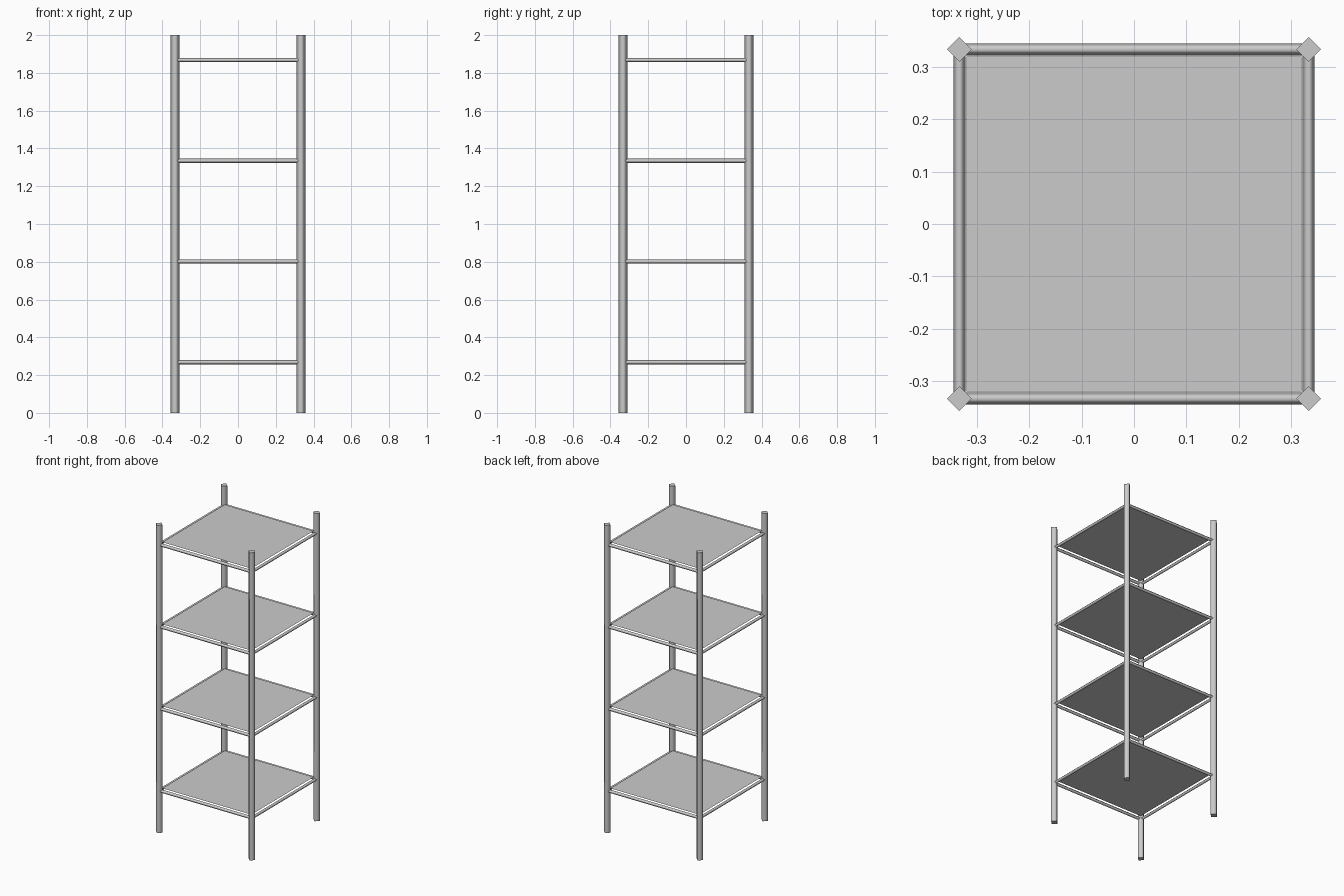
import bpy
from math import pi
from mathutils import Matrix

if "Cube" in bpy.data.objects:
    bpy.data.objects.remove(bpy.data.objects["Cube"])

P = 0.3333                                       # post offset from the centre
LEVELS = [0.268 + 0.5333 * i for i in range(4)]  # rail heights


def bar(name, radius, length, loc, axis='Z'):
    """Four-sided bar, corners on the axes, smooth sides and flat caps."""
    bpy.ops.mesh.primitive_cylinder_add(vertices=4, radius=radius, depth=length)
    ob = bpy.context.object
    ob.name = name
    for p in ob.data.polygons:
        p.use_smooth = abs(p.normal.z) < 0.5
    if axis != 'Z':
        ob.data.transform(Matrix.Rotation(pi / 2, 4, 'Y' if axis == 'X' else 'X'))
    ob.location = loc
    return ob


# corner posts
for sx in (-1, 1):
    for sy in (-1, 1):
        bar("corner_post", 0.0237, 2.0, (sx * P, sy * P, 1.0))

for z in LEVELS:
    # rails on the four sides
    for s in (-1, 1):
        bar("cross_rail", 0.0113, 2 * P, (0, s * P, z), 'X')
        bar("side_rail", 0.0113, 2 * P, (s * P, 0, z), 'Y')
    # thin shelf sheet resting just above the rails
    bpy.ops.mesh.primitive_plane_add(size=0.64, location=(0, 0, z + 0.0125))
    bpy.context.object.name = "shelf"
